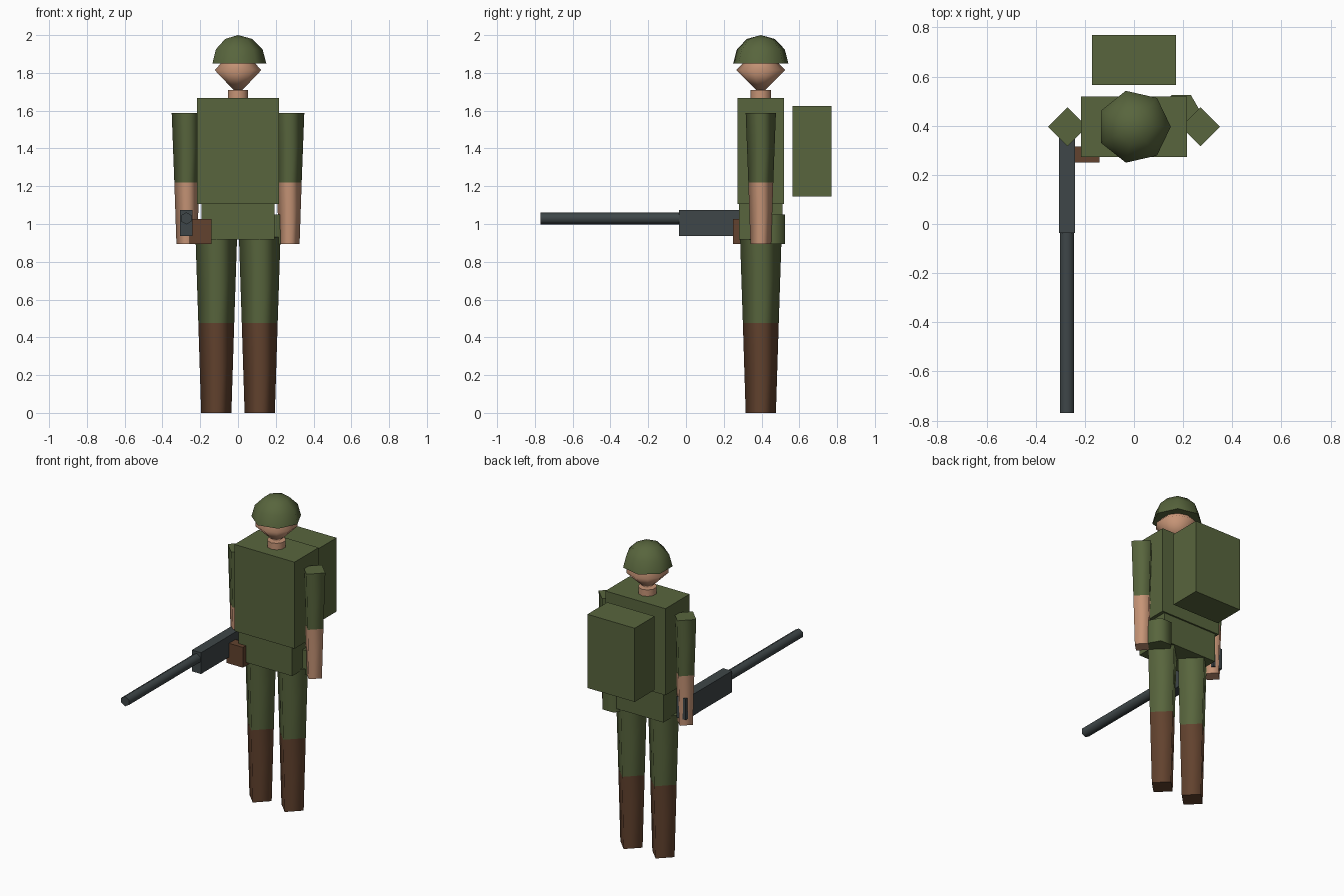
import bpy
import bmesh
import math
from mathutils import Matrix, Vector

cube = bpy.data.objects.get("Cube")
if cube:
    bpy.data.objects.remove(cube, do_unlink=True)


def material(name, rgb):
    """Flat material from an sRGB colour."""
    lin = [(c / 255 / 12.92) if c < 11 else ((c / 255 + 0.055) / 1.055) ** 2.4 for c in rgb]
    mat = bpy.data.materials.new(name)
    mat.use_nodes = True
    mat.diffuse_color = (*lin, 1)
    bsdf = mat.node_tree.nodes["Principled BSDF"]
    bsdf.inputs["Base Color"].default_value = (*lin, 1)
    bsdf.inputs["Roughness"].default_value = 0.9
    return mat


GREEN = material("olive_green", (88, 101, 61))
SKIN = material("skin", (198, 148, 118))
BROWN = material("leather_brown", (98, 66, 46))
METAL = material("gun_metal", (62, 70, 72))


def finish(name, bm, mats, smooth_angle=None):
    bmesh.ops.recalc_face_normals(bm, faces=bm.faces)
    mesh = bpy.data.meshes.new(name)
    bm.to_mesh(mesh)
    bm.free()
    for mat in mats:
        mesh.materials.append(mat)
    obj = bpy.data.objects.new(name, mesh)
    bpy.context.collection.objects.link(obj)
    if smooth_angle:
        bpy.ops.object.select_all(action="DESELECT")
        obj.select_set(True)
        bpy.context.view_layer.objects.active = obj
        bpy.ops.object.shade_smooth_by_angle(angle=math.radians(smooth_angle))
    return obj


def box(name, low, high, mat):
    low, high = Vector(low), Vector(high)
    bm = bmesh.new()
    bmesh.ops.create_cube(bm, size=1)
    bmesh.ops.scale(bm, vec=high - low, verts=bm.verts)
    bmesh.ops.translate(bm, vec=(low + high) / 2, verts=bm.verts)
    return finish(name, bm, [mat])


def lathe(name, centre, profile, sides, mats, turn=0, split=None, angle=95, along_y=False):
    """Stack rings of (radius, height); faces above the split use the second material."""
    bm = bmesh.new()
    rings = []
    for radius, z in profile:
        if radius == 0:
            rings.append([bm.verts.new((0, 0, z))] * sides)
            continue
        rings.append([bm.verts.new((radius * math.cos(a), radius * math.sin(a), z))
                      for a in (turn + math.tau * i / sides for i in range(sides))])
    for lower, upper in zip(rings, rings[1:]):
        for i in range(sides):
            j = (i + 1) % sides
            corners = list(dict.fromkeys((lower[i], lower[j], upper[j], upper[i])))
            bm.faces.new(corners)
    for ring, (radius, z) in ((rings[0], profile[0]), (rings[-1], profile[-1])):
        if radius:
            cap = bm.faces.new(ring)
            # Keep the rim of each end cap crisp
            for edge in cap.edges:
                edge.smooth = False
    if split is not None:
        for face in bm.faces:
            face.material_index = int(face.calc_center_median().z > split)
    if along_y:
        bmesh.ops.rotate(bm, matrix=Matrix.Rotation(math.pi / 2, 3, "X"), verts=bm.verts)
    bmesh.ops.translate(bm, vec=centre, verts=bm.verts)
    return finish(name, bm, mats, angle)


QUARTER = math.pi / 2
BODY_Y = 0.396

# Torso, hips and backpack
box("torso", (-0.216, 0.272, 1.105), (0.216, 0.52, 1.668), GREEN)
box("hips", (-0.194, 0.28, 0.918), (0.194, 0.51, 1.105), GREEN)
box("backpack", (-0.17, 0.565, 1.145), (0.17, 0.77, 1.624), GREEN)

# Neck, head and helmet
lathe("neck", (0, BODY_Y, 0), [(0.055, 1.66), (0.055, 1.71)], 10, [SKIN], QUARTER, angle=60)
lathe("head", (0, BODY_Y, 1.815), [(0, -0.13), (0.13, 0), (0, 0.13)], 10, [SKIN], QUARTER)
dome = [(0.15 * math.cos(a), 0.15 * math.sin(a)) for a in (0, math.pi / 6, math.pi / 3)]
lathe("helmet", (0, BODY_Y, 1.85), dome + [(0, 0.15)], 7, [GREEN], angle=80)

# Tapered arms and legs, each in two colours
for side, sign in (("left", 1), ("right", -1)):
    lathe(f"{side}_arm", (0.271 * sign, BODY_Y, 0),
          [(0.055, 0.895), (0.066, 1.22), (0.08, 1.587)], 4, [SKIN, GREEN], split=1.22)
    # The end caps stay flat and the side walls shade smoothly
    lathe(f"{side}_leg", (0.115 * sign, BODY_Y, 0),
          [(0.08, 0), (0.095, 0.475), (0.11, 0.93)], 4, [BROWN, GREEN], split=0.475)

# Belt equipment
lathe("canteen", (0.192, 0.455, 0), [(0.08, 0.895), (0.08, 1.05)], 6, [GREEN], angle=70)
box("holster", (-0.256, 0.25, 0.895), (-0.14, 0.315, 1.027), BROWN)

# Rifle
box("rifle_body", (-0.306, -0.037, 0.937), (-0.24, 0.44, 1.075), METAL)
lathe("rifle_barrel", (-0.273, 0, 1.03), [(0.032, 0.037), (0.032, 0.77)], 6, [METAL],
      QUARTER, angle=70, along_y=True)
